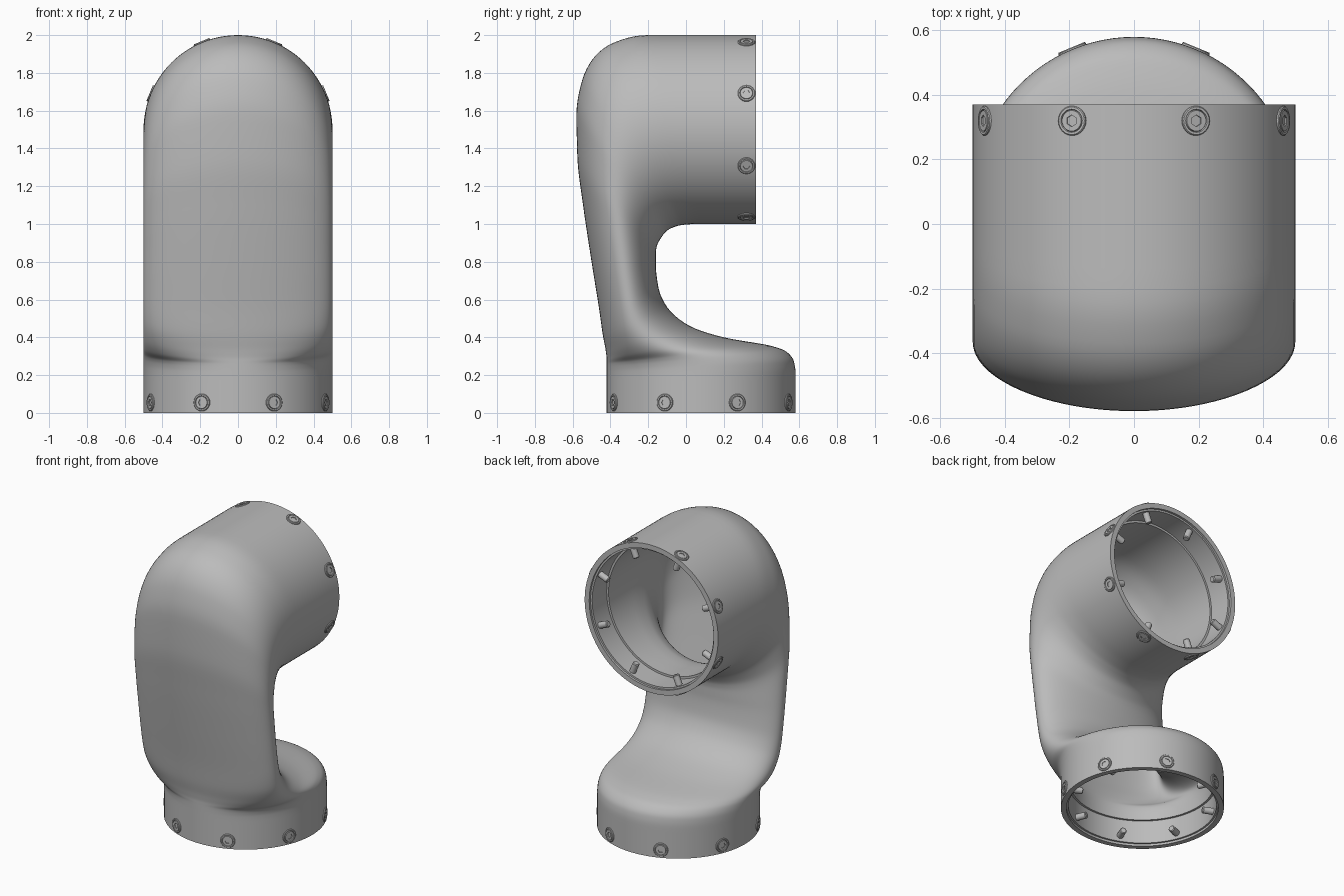
import bpy, bmesh, math
from mathutils import Vector, Matrix

cube = bpy.data.objects.get("Cube")
if cube:
    bpy.data.objects.remove(cube, do_unlink=True)

grey = bpy.data.materials.new("cast_grey")
grey.use_nodes = True
colour = (0.5, 0.5, 0.5, 1)
grey.diffuse_color = colour
grey.node_tree.nodes["Principled BSDF"].inputs["Base Color"].default_value = colour

SEGMENTS = 96
STEPS = 5
RADIUS = 0.5
WALL = 0.06

# Section ends along the bend: outer side (y, z), inner side (y, z)
KEYS = [
    (-.42, 0, .58, 0),
    (-.42, .18, .58, .2),
    (-.42, .215, .572, .27),
    (-.42, .24, .53, .325),
    (-.42, .26, .45, .355),
    (-.42, .285, .2, .4),
    (-.425, .33, .02, .46),
    (-.44, .41, -.1, .56),
    (-.46, .55, -.145, .66),
    (-.5, .8, -.16, .78),
    (-.545, 1.1, -.16, .84),
    (-.575, 1.35, -.155, .88),
    (-.58, 1.58, -.13, .93),
    (-.55, 1.76, -.1, .965),
    (-.48, 1.89, -.06, .985),
    (-.37, 1.965, -.02, .995),
    (-.2, 2, .06, 1),
    (.17, 2, .17, 1),
    (.37, 2, .37, 1),
]


def slope(a, b, c):
    """Tangent that never overshoots its neighbours."""
    p, q = b - a, c - b
    return 2 * p * q / (p + q) if p * q > 0 else 0


def station(t):
    """Smoothly interpolated section at key position t."""
    last = len(KEYS) - 1
    i = min(int(t), last - 1)
    u = t - i
    before, k0, k1, after = (KEYS[min(max(j, 0), last)] for j in range(i - 1, i + 3))
    result = []
    for a, b, c, d in zip(before, k0, k1, after):
        m0 = slope(a, b, c) if i > 0 else c - b
        m1 = slope(b, c, d) if i + 1 < last else c - b
        smooth = u * u * (3 - 2 * u)
        result.append(b + (c - b) * smooth + m0 * u * (1 - u) ** 2 - m1 * u * u * (1 - u))
    return result


def ellipse(section, inset=0, shift=Vector()):
    """Ring of points spanning the section, pulled in by the inset."""
    outer = Vector((0, section[0], section[1]))
    inner = Vector((0, section[2], section[3]))
    centre, half = (outer + inner) / 2 + shift, (inner - outer) / 2
    half *= 1 - inset / half.length
    wide = Vector((RADIUS - inset, 0, 0))
    angles = [math.tau * i / SEGMENTS for i in range(SEGMENTS)]
    return [centre + wide * math.cos(a) + half * math.sin(a) for a in angles]


def skin(name, rows, closed):
    """Mesh joining the rows of points, with smooth shading."""
    bm = bmesh.new()
    rings = [[bm.verts.new(p) for p in row] for row in rows]
    pairs = list(zip(rings, rings[1:]))
    if closed:
        pairs.append((rings[-1], rings[0]))
    else:
        bm.faces.new(rings[0])
        bm.faces.new(rings[-1])
    for low, high in pairs:
        n = len(low)
        for i in range(n):
            j = (i + 1) % n
            bm.faces.new((low[i], low[j], high[j], high[i]))
    bmesh.ops.recalc_face_normals(bm, faces=bm.faces)
    mesh = bpy.data.meshes.new(name)
    bm.to_mesh(mesh)
    bm.free()
    mesh.materials.append(grey)
    obj = bpy.data.objects.new(name, mesh)
    bpy.context.collection.objects.link(obj)
    bpy.ops.object.select_all(action="DESELECT")
    obj.select_set(True)
    bpy.context.view_layer.objects.active = obj
    bpy.ops.object.shade_smooth_by_angle(angle=math.radians(35))
    return obj


def rim(section, direction):
    """Stepped mouth of the shell, from the lip to the end of the bore."""
    steps = [(0, .034), (.015, .034), (.015, .046), (.17, .046), (.17, WALL)]
    return [ellipse(section, inset, direction * depth) for depth, inset in steps]


# Hollow elbow shell: outside, upper mouth, inside, lower mouth
last = len(KEYS) - 1
outside = [ellipse(station(i / STEPS)) for i in range(last * STEPS + 1)]
inside = [ellipse(station(i / STEPS), WALL) for i in range((last - 1) * STEPS, STEPS - 1, -1)]
upper_rim = rim(KEYS[-1], Vector((0, -1, 0)))
lower_rim = rim(KEYS[0], Vector((0, 0, 1)))
skin("elbow_shell", outside + upper_rim + inside + lower_rim[::-1], True)


# Screw: shank, washer ring, groove, head and hexagonal socket
def turned_row(radius, height, hexagonal=False):
    points = []
    for i in range(24):
        a = math.tau * i / 24
        r = radius
        if hexagonal:
            r *= math.cos(math.pi / 6) / math.cos(a % (math.pi / 3) - math.pi / 6)
        points.append(Vector((r * math.cos(a), r * math.sin(a), height)))
    return points


profile = [
    (.016, -.115), (.021, -.11), (.021, -.01), (.046, -.01), (.046, .003),
    (.043, .006), (.036, .006), (.034, .001), (.032, .006),
]
screw_rows = [turned_row(r, h) for r, h in profile]
screw_rows += [turned_row(.018, h, True) for h in (.006, .0008)]
first_screw = skin("screw", screw_rows, False)
screw_mesh = first_screw.data
bpy.data.objects.remove(first_screw)

# Eight screws around each mouth
mouths = {
    "lower_screw": (Vector((0, .08, .055)), Vector((0, 1, 0))),
    "upper_screw": (Vector((0, .32, 1.5)), Vector((0, 0, 1))),
}
for name, (centre, side) in mouths.items():
    for i in range(8):
        a = math.tau * (i + .5) / 8
        out = Vector((1, 0, 0)) * math.cos(a) + side * math.sin(a)
        screw = bpy.data.objects.new(name, screw_mesh)
        turn = out.to_track_quat("Z", "Y").to_matrix().to_4x4()
        screw.matrix_world = Matrix.Translation(centre + out * RADIUS) @ turn
        bpy.context.collection.objects.link(screw)
